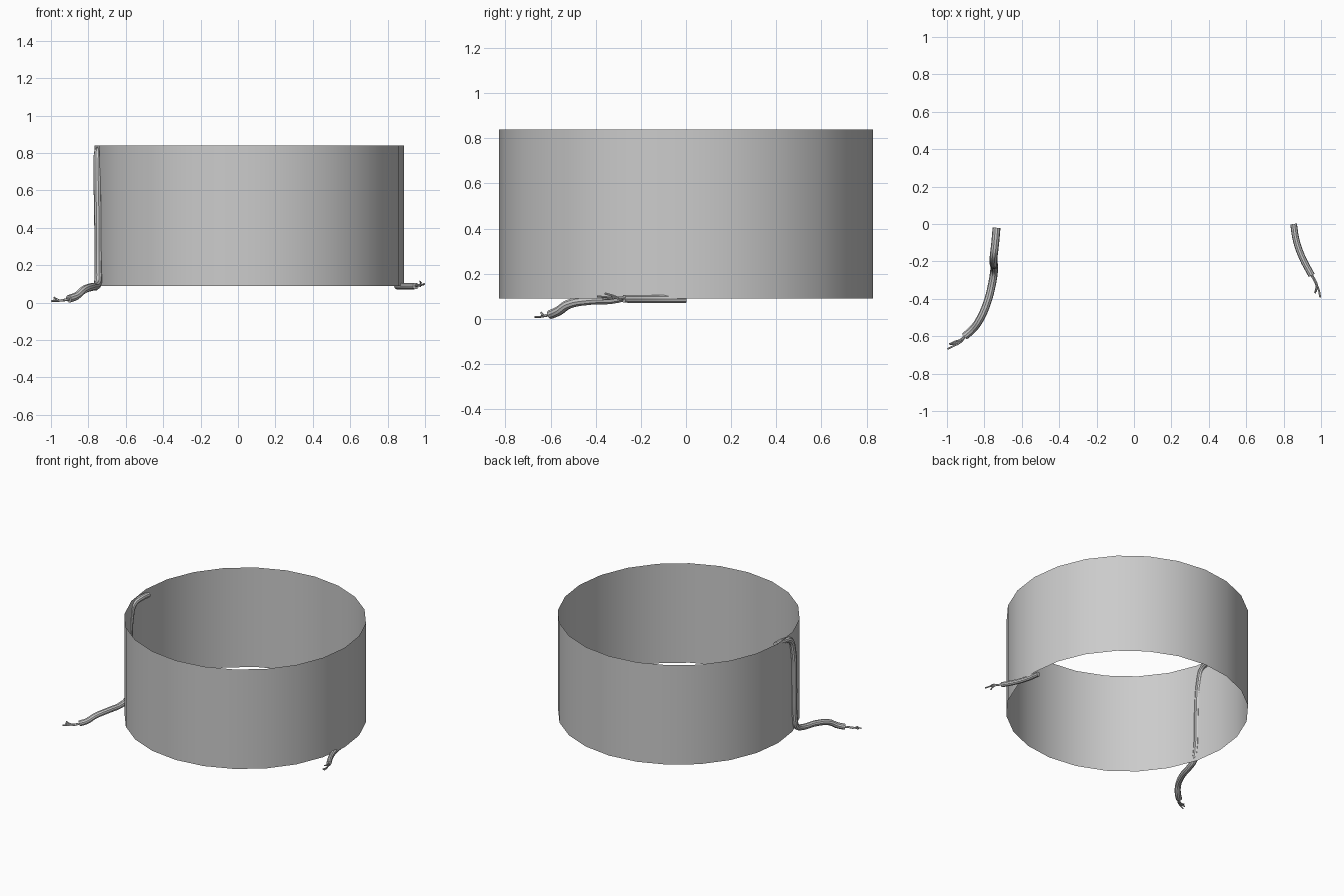
import bpy
import bmesh
from mathutils import Matrix

if "Cube" in bpy.data.objects:
    bpy.data.objects.remove(bpy.data.objects["Cube"])


# Smooth tube through a few path points, turned into a mesh
def tube(name, points, radius, sides=3, steps=5):
    data = bpy.data.curves.new(name, 'CURVE')
    data.dimensions = '3D'
    data.bevel_depth = radius
    data.bevel_resolution = sides
    data.resolution_u = steps
    data.use_fill_caps = True
    spline = data.splines.new('BEZIER')
    spline.bezier_points.add(len(points) - 1)
    for bp, co in zip(spline.bezier_points, points):
        bp.co = co
        bp.handle_left_type = bp.handle_right_type = 'AUTO'
    obj = bpy.data.objects.new(name, data)
    bpy.context.collection.objects.link(obj)
    bpy.ops.object.select_all(action='DESELECT')
    obj.select_set(True)
    bpy.context.view_layer.objects.active = obj
    bpy.ops.object.convert(target='MESH')
    bpy.ops.object.shade_smooth_by_angle()
    return obj


# Open cylindrical band, no caps and no thickness
bm = bmesh.new()
bmesh.ops.create_cone(bm, cap_ends=False, segments=24, radius1=0.828,
                      radius2=0.828, depth=0.75,
                      matrix=Matrix.Translation((0.06, 0, 0.465)))
mesh = bpy.data.meshes.new("band")
bm.to_mesh(mesh)
bm.free()
band = bpy.data.objects.new("band", mesh)
bpy.context.collection.objects.link(band)
for p in mesh.polygons:
    p.use_smooth = True

# Left cable: over the rim, down the wall, out along the floor
tube("long_cable", [
    (-0.735, -0.02, 0.815), (-0.742, -0.10, 0.815), (-0.75, -0.17, 0.795),
    (-0.752, -0.20, 0.72), (-0.748, -0.22, 0.45), (-0.747, -0.23, 0.18),
    (-0.748, -0.25, 0.115), (-0.757, -0.31, 0.09), (-0.785, -0.42, 0.083),
    (-0.83, -0.52, 0.065), (-0.865, -0.565, 0.035), (-0.905, -0.60, 0.02)], 0.021)

# Right cable: short stub curving out from under the rim
tube("short_cable", [
    (0.853, 0.0, 0.088), (0.868, -0.09, 0.088), (0.90, -0.18, 0.088),
    (0.95, -0.275, 0.089)], 0.018)

# Bare wires fanning out of each cable end
wires = {
    "long_cable_wire": [
        [(-0.90, -0.595, 0.018), (-0.925, -0.63, 0.012), (-0.96, -0.65, 0.009), (-0.997, -0.668, 0.009)],
        [(-0.90, -0.60, 0.022), (-0.93, -0.625, 0.016), (-0.955, -0.64, 0.012), (-0.99, -0.64, 0.012)],
        [(-0.905, -0.60, 0.02), (-0.93, -0.62, 0.014), (-0.955, -0.628, 0.013), (-0.985, -0.642, 0.028)]],
    "short_cable_wire": [
        [(0.945, -0.268, 0.088), (0.97, -0.31, 0.092), (0.987, -0.35, 0.096), (0.996, -0.393, 0.10)],
        [(0.945, -0.27, 0.092), (0.963, -0.30, 0.095), (0.975, -0.33, 0.09), (0.968, -0.37, 0.087)],
        [(0.95, -0.27, 0.09), (0.968, -0.30, 0.094), (0.978, -0.33, 0.105), (0.972, -0.36, 0.113)]],
}
for name, paths in wires.items():
    for i, path in enumerate(paths):
        tube(f"{name}_{i + 1}", path, 0.005, 1, 4)
